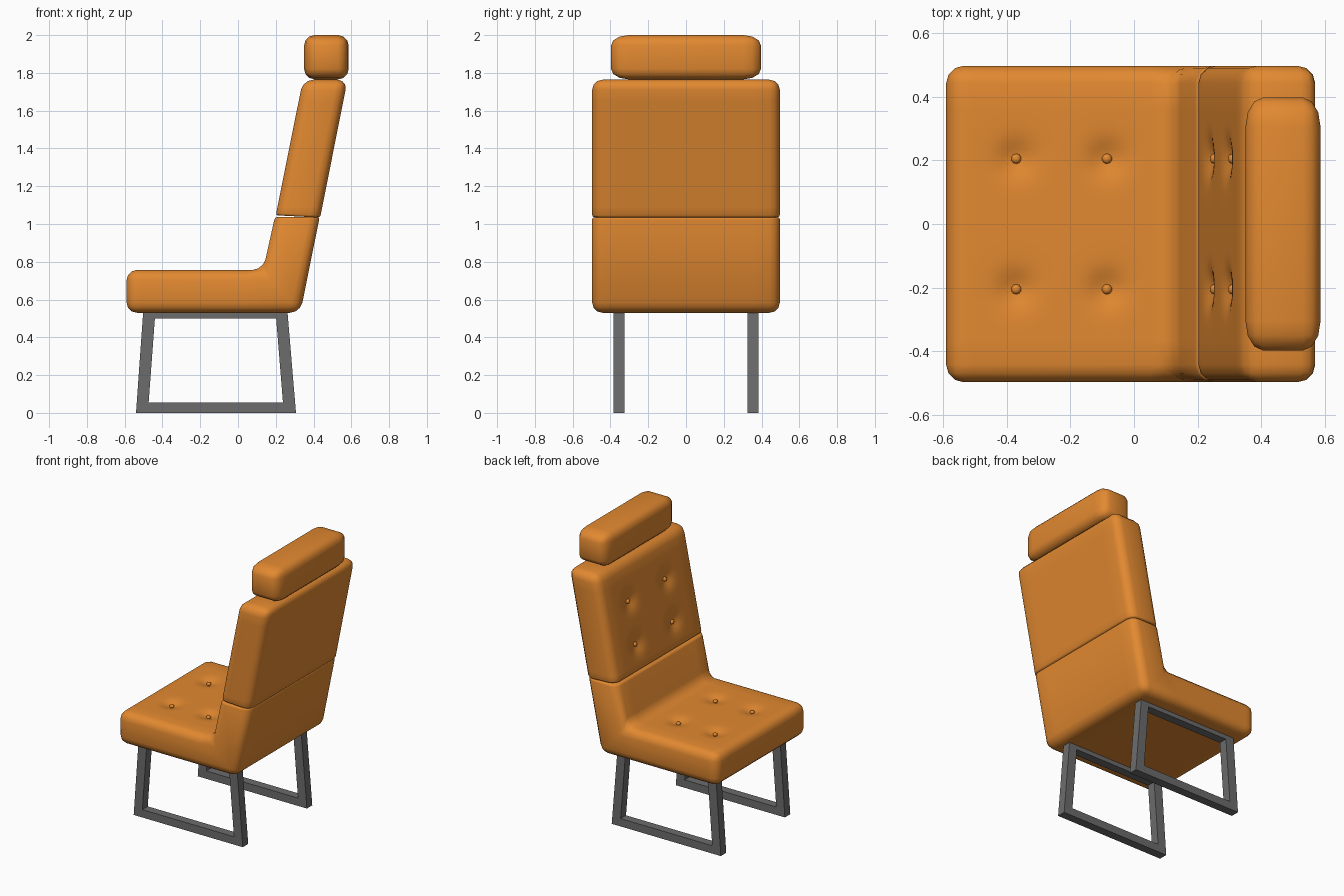
import bpy, bmesh, math
from mathutils import Vector, Matrix

if "Cube" in bpy.data.objects:
    bpy.data.objects.remove(bpy.data.objects["Cube"])


def material(name, rgb):
    m = bpy.data.materials.new(name)
    m.diffuse_color = (*rgb, 1)
    m.use_nodes = True
    m.node_tree.nodes["Principled BSDF"].inputs["Base Color"].default_value = m.diffuse_color
    return m


ORANGE = material("orange upholstery", (0.76, 0.25, 0.03))
GREY = material("dark grey metal", (0.15, 0.15, 0.15))


def finish(bm, name, mat, smooth=True):
    bmesh.ops.recalc_face_normals(bm, faces=bm.faces)
    for f in bm.faces:
        f.smooth = smooth
    me = bpy.data.meshes.new(name)
    bm.to_mesh(me)
    bm.free()
    me.materials.append(mat)
    ob = bpy.data.objects.new(name, me)
    bpy.context.collection.objects.link(ob)
    return ob


def extrude_profile(bm, pts, y0, y1):
    """Solid from an xz outline, swept along y."""
    a = [bm.verts.new((x, y0, z)) for x, z in pts]
    b = [bm.verts.new((x, y1, z)) for x, z in pts]
    bm.faces.new(a)
    bm.faces.new(b[::-1])
    n = len(pts)
    for i in range(n):
        j = (i + 1) % n
        bm.faces.new((a[j], a[i], b[i], b[j]))
    bmesh.ops.recalc_face_normals(bm, faces=bm.faces)


def cushion(pts, half_width, soft, seam_dir=None):
    """Padded solid: wide soft edges, and a tight edge round the seam face."""
    bm = bmesh.new()
    extrude_profile(bm, pts, -half_width, half_width)
    seam = None
    if seam_dir:
        seam = max(bm.faces, key=lambda f: f.calc_center_median().z * seam_dir)
    skip = set(seam.edges) if seam else set()
    bmesh.ops.bevel(bm, geom=[e for e in bm.edges if e not in skip], offset=soft,
                    segments=3, profile=0.5, affect='EDGES', clamp_overlap=True)
    if seam_dir:
        bm.normal_update()
        seam = max(bm.faces, key=lambda f: f.calc_center_median().z * seam_dir)
        bmesh.ops.bevel(bm, geom=list(seam.edges), offset=0.012, segments=2,
                        profile=0.5, affect='EDGES', clamp_overlap=True)
    return bm


def cut(bm, axis, start, stop, step):
    """Slice the mesh at regular steps so dimples have enough points."""
    no = Vector([float(i == axis) for i in range(3)])
    for i in range(round((stop - start) / step) + 1):
        bmesh.ops.bisect_plane(bm, geom=bm.verts[:] + bm.edges[:] + bm.faces[:],
                               plane_co=no * (start + i * step), plane_no=no)


def dimple(bm, centres, n, depth=0.024, radius=0.055):
    for v in bm.verts:
        push = 0
        for c in centres:
            rel = v.co - c
            h = rel.dot(n)
            if abs(h) < 0.02:
                d = (rel - n * h).length
                push += depth * math.exp(-(d / radius) ** 2)
        if push > 1e-5:
            v.co -= n * push


def buttons(name, centres, n):
    rot = n.to_track_quat('Z', 'Y').to_matrix().to_4x4()
    bm = bmesh.new()
    for c in centres:
        m = Matrix.Translation(c - n * 0.018) @ rot @ Matrix.Diagonal((1, 1, 0.75, 1))
        bmesh.ops.create_uvsphere(bm, u_segments=10, v_segments=6, radius=0.016, matrix=m)
    finish(bm, name, ORANGE)


# Seat with lower back, one L-shaped cushion
seat_pts = [(-0.59, 0.53), (0.33, 0.53), (0.432, 1.036),
            (0.195, 1.036), (0.133, 0.757), (-0.59, 0.757)]
up = Vector((0, 0, 1))
seat_c = [Vector((x, y, 0.757)) for x in (-0.37, -0.085) for y in (-0.205, 0.205)]
bm = cushion(seat_pts, 0.497, 0.055, 1)
cut(bm, 0, -0.51, 0.055, 0.02)
cut(bm, 1, -0.365, 0.365, 0.02)
dimple(bm, seat_c, up)
finish(bm, "seat", ORANGE)
buttons("seat_buttons", seat_c, up)

# Upper backrest
back_pts = [(0.20, 1.046), (0.435, 1.034), (0.58, 1.764), (0.344, 1.764)]
front = Vector((-0.718, 0, 0.144)).normalized()
back_c = [Vector((0.20 + (z - 1.046) * 0.2006, y, z))
          for z in (1.21, 1.495) for y in (-0.205, 0.205)]
bm = cushion(back_pts, 0.497, 0.055, -1)
cut(bm, 2, 1.09, 1.65, 0.02)
cut(bm, 1, -0.365, 0.365, 0.02)
dimple(bm, back_c, front)
finish(bm, "backrest", ORANGE)
buttons("backrest_buttons", back_c, front)

# Headrest: rounded block, stretched sideways so its ends taper
bm = cushion([(0.35, 1.766), (0.586, 1.766), (0.586, 2.0), (0.35, 2.0)], 0.235, 0.055)
bmesh.ops.scale(bm, vec=(1, 1.69, 1), verts=bm.verts)
finish(bm, "headrest", ORANGE)

# Leg frames: one trapezoid loop of flat bar on each side
outer = [(-0.54, 0), (0.307, 0), (0.262, 0.535), (-0.502, 0.535)]
inner = [(-0.473, 0.055), (0.238, 0.055), (0.202, 0.50), (-0.44, 0.50)]
for name, y0 in (("front_leg_frame", -0.385), ("rear_leg_frame", 0.325)):
    bm = bmesh.new()
    o = [bm.verts.new((x, y0, z)) for x, z in outer]
    i = [bm.verts.new((x, y0, z)) for x, z in inner]
    faces = [bm.faces.new((o[k], o[(k + 1) % 4], i[(k + 1) % 4], i[k])) for k in range(4)]
    ext = bmesh.ops.extrude_face_region(bm, geom=faces, use_keep_orig=True)
    bmesh.ops.translate(bm, vec=(0, 0.06, 0),
                        verts=[g for g in ext["geom"] if isinstance(g, bmesh.types.BMVert)])
    finish(bm, name, GREY, smooth=False)
